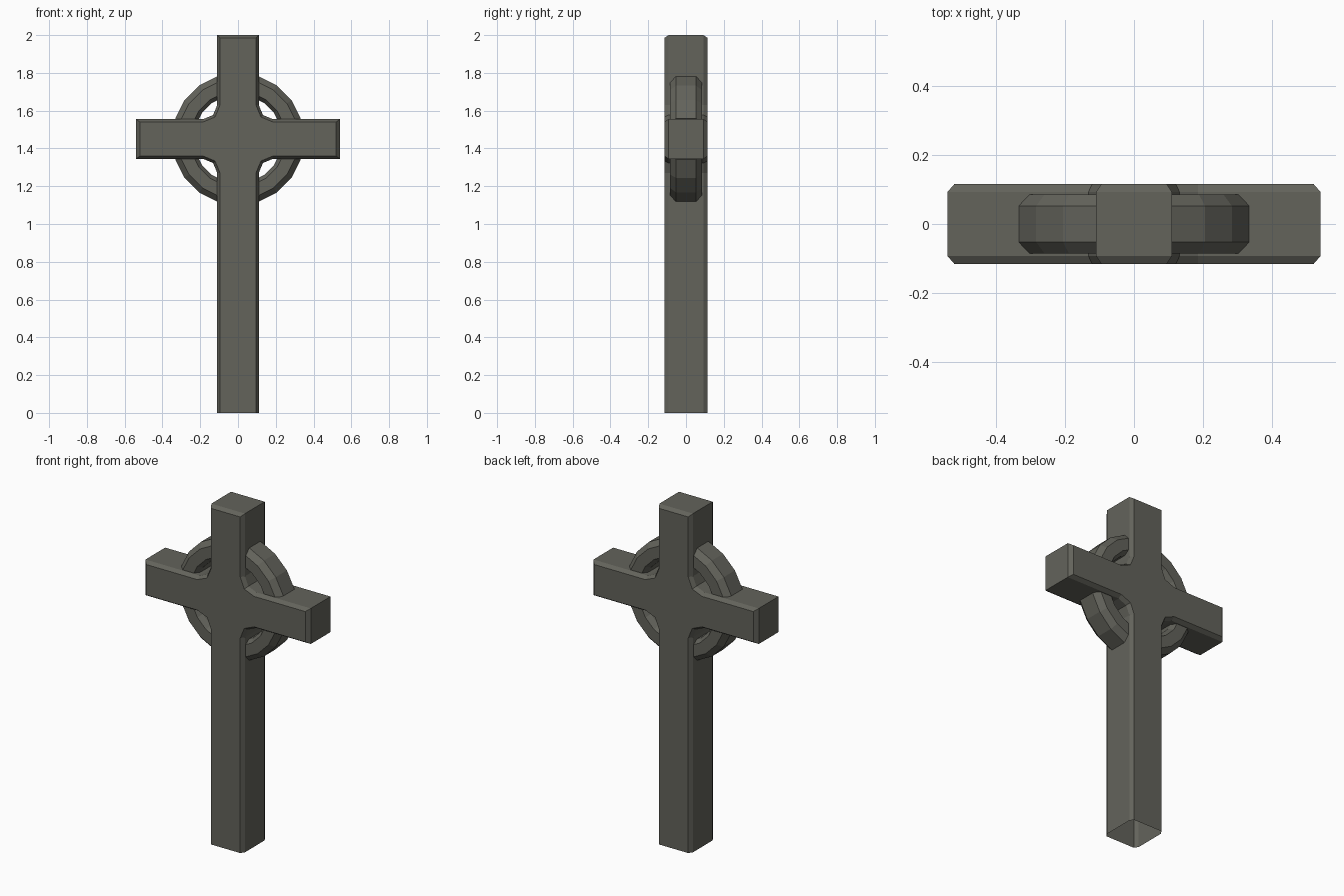
import bpy, bmesh, math

if "Cube" in bpy.data.objects:
    bpy.data.objects.remove(bpy.data.objects["Cube"])

stone = bpy.data.materials.new("dark_stone")
stone.diffuse_color = (0.125, 0.125, 0.105, 1)
stone.use_nodes = True
stone.node_tree.nodes["Principled BSDF"].inputs["Base Color"].default_value = stone.diffuse_color
CZ = 1.45            # height of the crossing


def make(name, verts, faces):
    me = bpy.data.meshes.new(name)
    me.from_pydata(verts, [], faces)
    bm = bmesh.new()
    bm.from_mesh(me)
    bmesh.ops.remove_doubles(bm, verts=bm.verts, dist=1e-5)
    bmesh.ops.recalc_face_normals(bm, faces=bm.faces)
    bm.to_mesh(me)
    bm.free()
    me.materials.append(stone)
    ob = bpy.data.objects.new(name, me)
    bpy.context.collection.objects.link(ob)
    return ob


def outline(w, arm, top, h, bottom, r):
    """Cross outline with filleted inner corners, mirrored left to right."""
    def fillet(s):   # from post side to arm side, s = +1 above, -1 below
        cx, cz = 0.185, 0.105 + 0.075
        return [(cx - r * math.cos(a), CZ + s * (cz - r * math.sin(a)))
                for a in (0, math.pi / 4, math.pi / 2)]
    right = [(w, top)] + fillet(1) + [(arm, CZ + h), (arm, CZ - h)]
    right += fillet(-1)[::-1] + [(w, bottom)]
    return right + [(-x, z) for x, z in reversed(right)]


# Cross body: side wall, chamfers, front and back faces, open underside
b = 0.015
outer = outline(0.11, 0.54, 2.0, 0.105, 0, 0.075)
inner = outline(0.11 - b, 0.54 - 0.02, 2.0 - b, 0.105 - b, 0, 0.075 + b)
rings = [(inner, -0.115), (outer, -0.092), (outer, 0.092), (inner, 0.115)]
n = len(outer)
verts = [(x, y, z) for pts, y in rings for x, z in pts]
low = n // 2 - 1     # edge along the ground stays open
faces = [(k * n + i, k * n + (i + 1) % n, (k + 1) * n + (i + 1) % n, (k + 1) * n + i)
         for k in range(3) for i in range(n) if i != low]
faces += [tuple(range(n)), tuple(range(3 * n, 4 * n))]
make("cross_body", verts, faces)

# Ring: four arcs of a 20-sided ring with chamfered edges
section = [(0.235, -0.055), (0.255, -0.085), (0.32, -0.085), (0.35, -0.052),
           (0.35, 0.052), (0.32, 0.085), (0.255, 0.085), (0.235, 0.055)]
m = len(section)
for q, label in enumerate(("upper_right", "upper_left", "lower_left", "lower_right")):
    verts, faces = [], []
    for k in range(4):
        a = math.radians(90 * q + 18 * (k + 1))
        verts += [(r * math.cos(a), y, CZ + r * math.sin(a)) for r, y in section]
    for k in range(3):
        faces += [(k * m + j, k * m + (j + 1) % m, (k + 1) * m + (j + 1) % m, (k + 1) * m + j)
                  for j in range(m)]
    faces += [tuple(range(m)), tuple(range(3 * m, 4 * m))]
    make("ring_arc_" + label, verts, faces)
